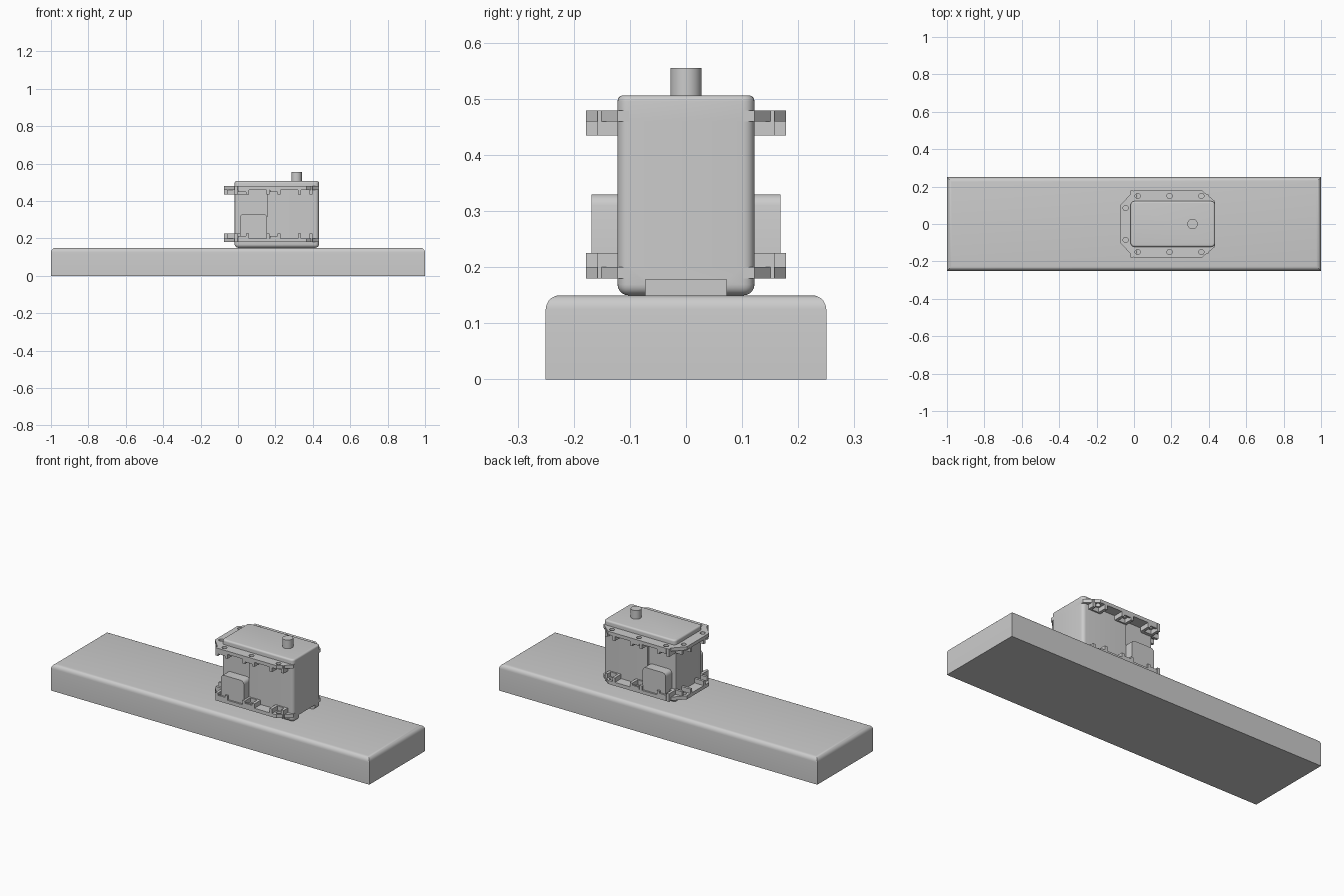
import bpy, bmesh, math
from mathutils import Vector

cube = bpy.data.objects.get("Cube")
if cube:
    bpy.data.objects.remove(cube, do_unlink=True)

grey = bpy.data.materials.new("light grey")
grey.use_nodes = True
COLOUR = (0.6, 0.6, 0.6, 1)
grey.diffuse_color = COLOUR
grey.node_tree.nodes["Principled BSDF"].inputs["Base Color"].default_value = COLOUR


def make(name, bm, helper=False):
    bmesh.ops.recalc_face_normals(bm, faces=bm.faces)
    mesh = bpy.data.meshes.new(name)
    bm.to_mesh(mesh)
    bm.free()
    ob = bpy.data.objects.new(name, mesh)
    bpy.context.collection.objects.link(ob)
    ob.hide_render = helper
    mesh.materials.append(grey)
    return ob


def add_box(bm, x, y, z):
    verts = bmesh.ops.create_cube(bm, size=1)["verts"]
    for v in verts:
        v.co = Vector([(r[0] + r[1]) / 2 + c * (r[1] - r[0]) for c, r in zip(v.co, (x, y, z))])


def box(name, x, y, z):
    bm = bmesh.new()
    add_box(bm, x, y, z)
    return make(name, bm)


def prism(name, outline, z0, z1):
    bm = bmesh.new()
    face = bm.faces.new([bm.verts.new((x, y, z0)) for x, y in outline])
    top = bmesh.ops.extrude_face_region(bm, geom=[face])["geom"]
    bmesh.ops.translate(bm, vec=(0, 0, z1 - z0), verts=[v for v in top if isinstance(v, bmesh.types.BMVert)])
    return make(name, bm)


def round_edges(ob, rule, radius, segments=5):
    bm = bmesh.new()
    bm.from_mesh(ob.data)
    edges = [e for e in bm.edges if rule(*[v.co for v in e.verts])]
    bmesh.ops.bevel(bm, geom=edges, offset=radius, segments=segments, profile=0.5, affect="EDGES")
    bm.to_mesh(ob.data)
    bm.free()


def cut(ob, cutter):
    mod = ob.modifiers.new("cut", "BOOLEAN")
    mod.object, mod.solver = cutter, "EXACT"
    bpy.ops.object.select_all(action="DESELECT")
    bpy.context.view_layer.objects.active = ob
    ob.select_set(True)
    bpy.ops.object.modifier_apply(modifier=mod.name)
    bpy.data.objects.remove(cutter, do_unlink=True)


def smooth(ob):
    bpy.ops.object.select_all(action="DESELECT")
    bpy.context.view_layer.objects.active = ob
    ob.select_set(True)
    bpy.ops.object.shade_smooth_by_angle(angle=math.radians(35))


def level(z):
    return lambda a, b: abs(a.z - z) < 0.001 and abs(b.z - z) < 0.001


def upright(a, b):
    return abs(a.z - b.z) > 0.01


# Plank with rounded top edges
plank = box("plank", (-1, 1), (-0.25, 0.25), (0, 0.15))
round_edges(plank, level(0.15), 0.025)
smooth(plank)

# Housing: bottom cover, middle and lid
X0, X1, W = -0.018, 0.433, 0.122
bottom = box("bottom_cover", (X0, X1), (-W, W), (0.15, 0.2))
round_edges(bottom, upright, 0.02)
round_edges(bottom, level(0.15), 0.019)
cut(bottom, box("end_recess", (0.39, 0.5), (-0.072, 0.072), (0.1, 0.178)))
smooth(bottom)

body = box("housing", (X0, X1), (-W, W), (0.2, 0.46))
round_edges(body, upright, 0.02)
for s in (-1, 1):
    cut(body, box("side_recess", (-0.1, 0.155), sorted((s * 0.112, s * 0.2)), (0.19, 0.47)))
smooth(body)

lid = box("lid", (X0, X1), (-W, W), (0.46, 0.506))
round_edges(lid, upright, 0.02)
round_edges(lid, level(0.506), 0.01)
smooth(lid)

# Output shaft
bm = bmesh.new()
bmesh.ops.create_cone(bm, cap_ends=True, segments=32, radius1=0.028, radius2=0.028, depth=0.07)
bmesh.ops.translate(bm, vec=(0.313, 0, 0.52), verts=bm.verts)
smooth(make("shaft", bm))

# Screw positions shared by both flanges
side_screws = [(x, s * 0.15) for x in (0.02, 0.19, 0.36) for s in (-1, 1)]
end_screws = [(-0.045, s * 0.085) for s in (-1, 1)]
half = [(0.433, 0.122), (0.365, 0.178), (0, 0.178), (-0.075, 0.1)]
outline = half + [(x, -y) for x, y in reversed(half)]


def flange(name, z0, z1, tip):
    plate = prism(name, outline, z0, z1)
    bm = bmesh.new()
    for x, y in side_screws + end_screws:
        before = set(bm.verts)
        bmesh.ops.create_cone(bm, cap_ends=True, segments=20, radius1=0.014, radius2=0.014, depth=0.1)
        bmesh.ops.translate(bm, vec=(x, y, z0), verts=[v for v in bm.verts if v not in before])
    cut(plate, make("screw_holes", bm, True))
    # Open nut pockets: two cheeks, a back wall and a low outer lip
    bm = bmesh.new()
    z = sorted((tip, z1 if tip < z0 else z0))
    lip = sorted((z0 if tip < z0 else z1, (tip + (z0 if tip < z0 else z1)) / 2))
    for x, y in side_screws:
        s = 1 if y > 0 else -1
        for e in (-1, 1):
            edge = x + e * 0.03
            outer = 0.178 if -0.01 < edge < 0.37 else 0.158
            add_box(bm, (edge - 0.008, edge + 0.008), sorted((s * 0.12, s * outer)), z)
        add_box(bm, (x - 0.03, x + 0.03), sorted((s * 0.11, s * 0.13)), z)
        if x < 0.3:
            add_box(bm, (x - 0.02, x + 0.03), sorted((s * 0.168, s * 0.178)), lip)
    for x, y in end_screws:
        for e in (-1, 1):
            edge = y + e * 0.026
            outer = -0.075 if abs(edge) < 0.1 else -0.058
            add_box(bm, (outer, -0.01), (edge - 0.007, edge + 0.007), z)
    make(name + "_pockets", bm)


flange("lower_flange", 0.18, 0.2, 0.225)
flange("upper_flange", 0.46, 0.479, 0.435)

# Cable blocks on both sides with rounded shoulders
for name, s in (("front", -1), ("back", 1)):
    block = box(name + "_block", (0.01, 0.155), sorted((s * 0.1, s * 0.168)), (0.19, 0.33))
    round_edges(block, lambda a, b: level(0.33)(a, b) and abs(a.x - b.x) < 0.01, 0.02, 3)
    smooth(block)
